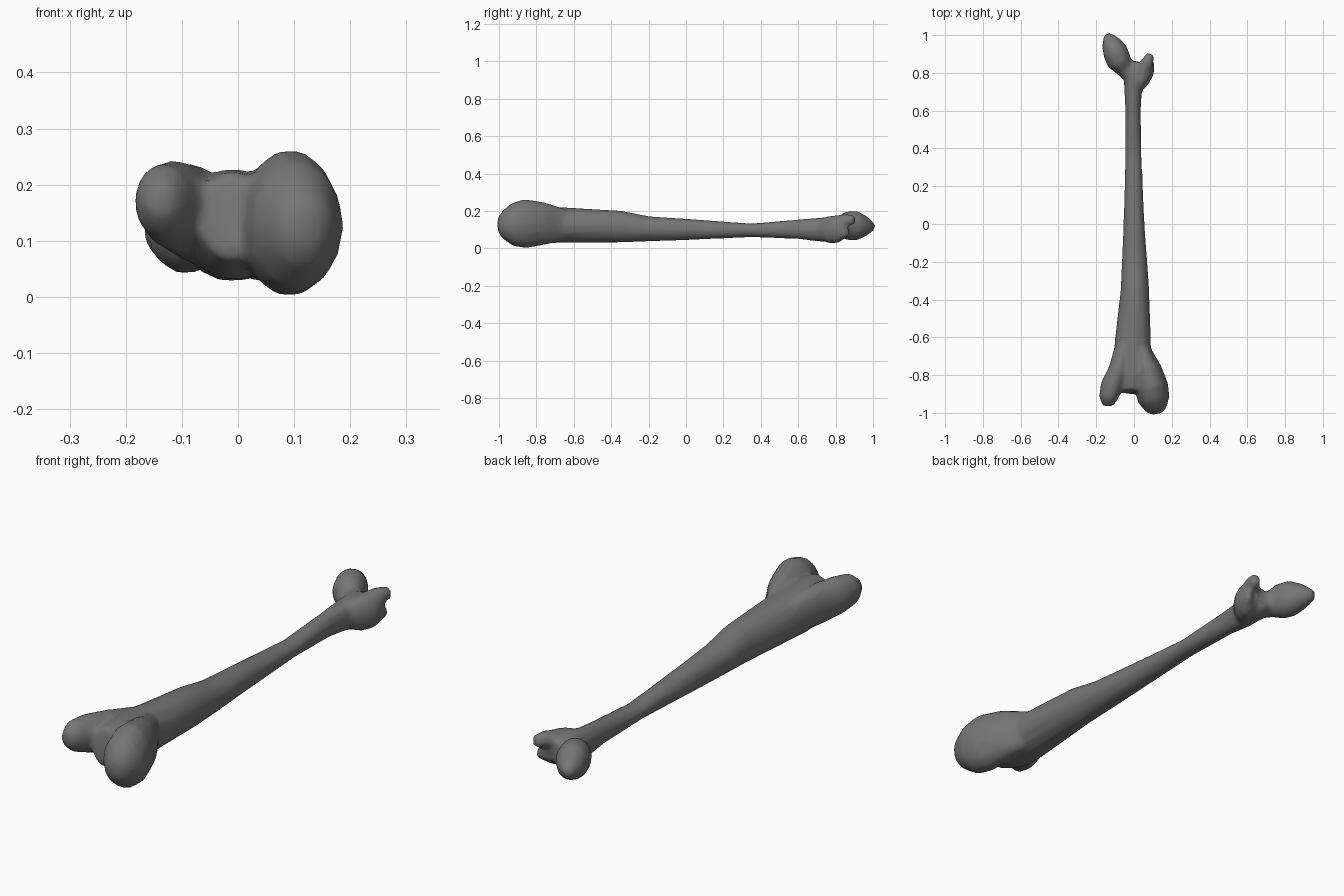
import bpy, bmesh, math
from mathutils import Vector

cube = bpy.data.objects.get("Cube")
if cube:
    bpy.data.objects.remove(cube, do_unlink=True)

SIDES = 14
bm = bmesh.new()


def loft(stations):
    """Closed tube through (x, y, z, half width, half height) stations."""
    centres = [Vector(s[:3]) for s in stations]
    last = len(centres) - 1
    rings = []
    for i, (c, s) in enumerate(zip(centres, stations)):
        along = (centres[min(i + 1, last)] - centres[max(i - 1, 0)]).normalized()
        side = along.cross(Vector((0, 0, 1))).normalized()
        up = side.cross(along)
        ring = []
        for k in range(SIDES):
            a = math.tau * k / SIDES
            ring.append(bm.verts.new(c + side * math.cos(a) * s[3] + up * math.sin(a) * s[4]))
        rings.append(ring)
    faces = [bm.faces.new(rings[0]), bm.faces.new(rings[-1])]
    for r, q in zip(rings, rings[1:]):
        for k in range(SIDES):
            n = (k + 1) % SIDES
            faces.append(bm.faces.new((r[k], r[n], q[n], q[k])))
    bmesh.ops.recalc_face_normals(bm, faces=faces)


# shaft, widening toward the knee end
loft([
    (-.01, -.89, .145, .06, .08), (-.01, -.8, .13, .09, .1),
    (-.01, -.7, .125, .1, .098), (-.005, -.6, .123, .095, .094),
    (.005, -.35, .116, .076, .086), (.003, -.2, .104, .068, .068),
    (0, 0, .101, .056, .058), (-.003, .35, .096, .044, .037),
    (-.005, .6, .102, .041, .053), (-.005, .72, .1, .048, .066),
    (0, .8, .1, .055, .068), (.01, .86, .105, .03, .05),
])

# large left condyle
loft([
    (.04, -.66, .125, .045, .09), (.075, -.77, .132, .072, .118),
    (.092, -.86, .132, .09, .133), (.105, -.93, .125, .085, .115),
    (.118, -.985, .123, .055, .07), (.122, -1.005, .122, .028, .035),
])

# small right condyle
loft([
    (-.05, -.64, .135, .048, .075), (-.083, -.77, .15, .052, .088),
    (-.118, -.86, .165, .06, .08), (-.137, -.925, .172, .05, .065),
    (-.14, -.965, .172, .025, .03),
])

# neck and pointed ball head
loft([
    (.0, .77, .1, .04, .055), (-.05, .825, .11, .05, .055),
    (-.078, .86, .12, .066, .078), (-.098, .91, .121, .068, .08),
    (-.122, .96, .118, .052, .055), (-.145, 1.005, .115, .02, .02),
])

# greater trochanter with its upper and lower lips
loft([
    (.0, .7, .1, .03, .05), (.04, .765, .1, .045, .075),
    (.062, .81, .102, .047, .075), (.075, .85, .105, .035, .05),
])
loft([
    (.04, .8, .14, .03, .035), (.068, .85, .15, .036, .035),
    (.088, .9, .152, .022, .026),
])
loft([
    (.05, .79, .08, .03, .04), (.085, .84, .085, .024, .035),
    (.095, .87, .09, .014, .022),
])

mesh = bpy.data.meshes.new("thigh_bone")
bm.to_mesh(mesh)
bm.free()
bone = bpy.data.objects.new("thigh_bone", mesh)
bpy.context.collection.objects.link(bone)

# fuse the lofts into one softly blended, low-poly skin
remesh = bone.modifiers.new("fuse", 'REMESH')
remesh.mode = 'VOXEL'
remesh.voxel_size = .011
remesh.use_smooth_shade = True
soften = bone.modifiers.new("soften", 'SMOOTH')
soften.factor = .5
soften.iterations = 6
reduce = bone.modifiers.new("reduce", 'DECIMATE')
reduce.ratio = .15

# bone colour
grey = bpy.data.materials.new("bone grey")
grey.use_nodes = True
colour = (.18, .18, .18, 1)
grey.diffuse_color = colour
grey.node_tree.nodes["Principled BSDF"].inputs["Base Color"].default_value = colour
mesh.materials.append(grey)
mesh.shade_smooth()
